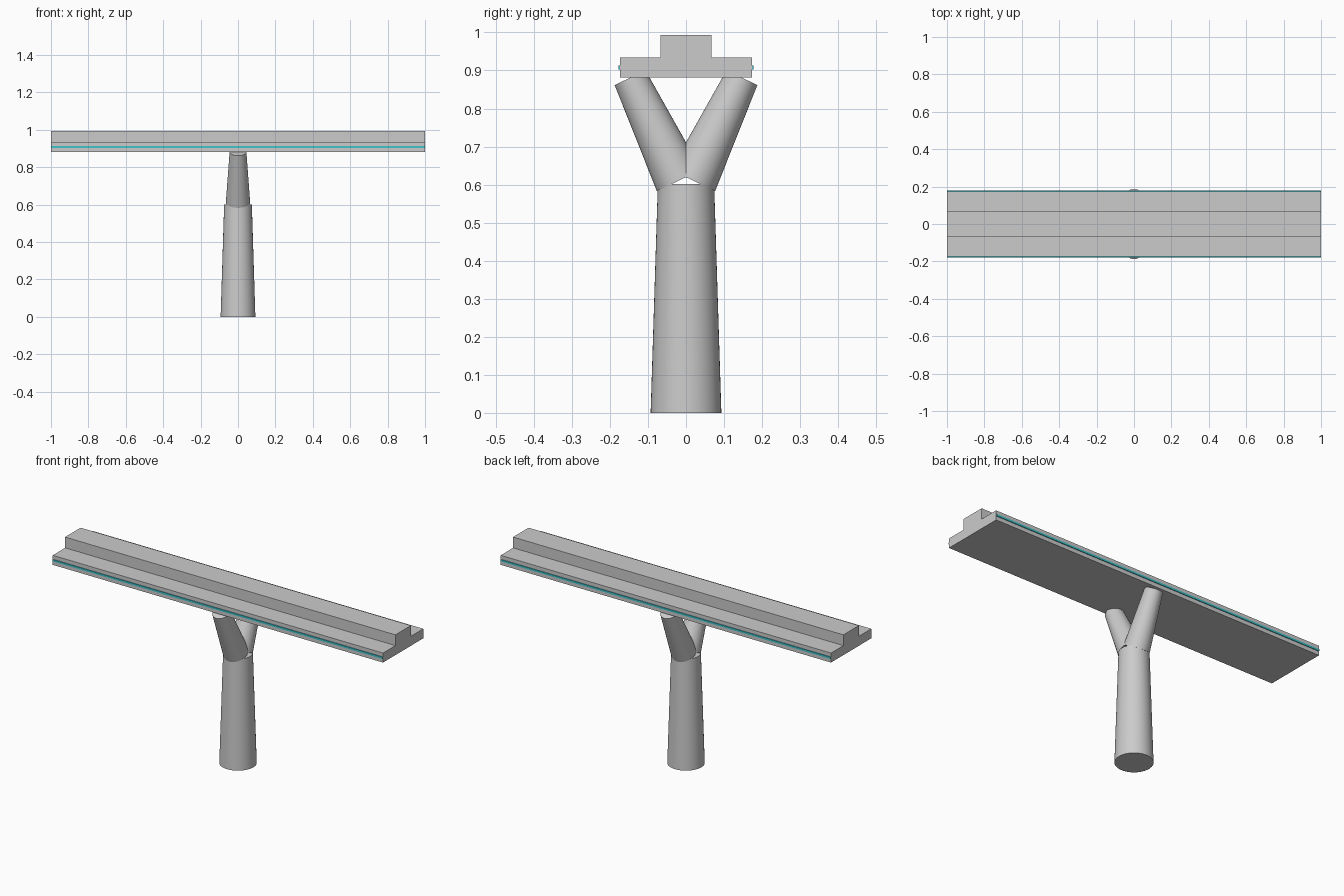
import bpy, bmesh, math
from mathutils import Vector

if "Cube" in bpy.data.objects:
    bpy.data.objects.remove(bpy.data.objects["Cube"])


def mesh_object(name, bm):
    bmesh.ops.recalc_face_normals(bm, faces=bm.faces)
    me = bpy.data.meshes.new(name)
    bm.to_mesh(me)
    bm.free()
    ob = bpy.data.objects.new(name, me)
    bpy.context.collection.objects.link(ob)
    return ob


def tapered(name, a, b, r1, r2):
    """Smooth capped cone running from point a to point b."""
    a, b = Vector(a), Vector(b)
    bpy.ops.mesh.primitive_cone_add(vertices=48, radius1=r1, radius2=r2,
                                    depth=(b - a).length, location=(a + b) / 2)
    ob = bpy.context.object
    ob.name = name
    ob.rotation_euler = (b - a).to_track_quat('Z', 'Y').to_euler()
    bpy.ops.object.shade_smooth_by_angle(angle=math.radians(30))
    return ob


def extrude_x(name, profile, half):
    """Extrude a (y, z) profile along x."""
    bm = bmesh.new()
    face = bm.faces.new([bm.verts.new((-half, y, z)) for y, z in profile])
    out = bmesh.ops.extrude_face_region(bm, geom=[face])
    verts = [v for v in out["geom"] if isinstance(v, bmesh.types.BMVert)]
    bmesh.ops.translate(bm, verts=verts, vec=(2 * half, 0, 0))
    return mesh_object(name, bm)


teal = bpy.data.materials.new("teal")
teal.diffuse_color = (0.05, 0.55, 0.6, 1)
teal.use_nodes = True
teal.node_tree.nodes["Principled BSDF"].inputs["Base Color"].default_value = teal.diffuse_color

# Central pillar
tapered("pillar", (0, 0, 0), (0, 0, 0.602), 0.093, 0.074)

# Stepped beam: wide deck with a raised centre guideway
half_profile = [(0.174, 0.882), (0.174, 0.934), (0.067, 0.934), (0.067, 0.993)]
extrude_x("track_beam",
          half_profile + [(-y, z) for y, z in reversed(half_profile)], 1.0)

# Y-shaped arms and coloured side strips
for side, s in (("front", -1), ("back", 1)):
    tapered(side + "_arm", (0, s * 0.018, 0.611), (0, s * 0.147, 0.881),
            0.065, 0.045)
    strip = extrude_x(side + "_light_strip",
                      [(s * 0.172, 0.903), (s * 0.178, 0.903),
                       (s * 0.178, 0.913), (s * 0.172, 0.913)], 0.999)
    strip.data.materials.append(teal)
